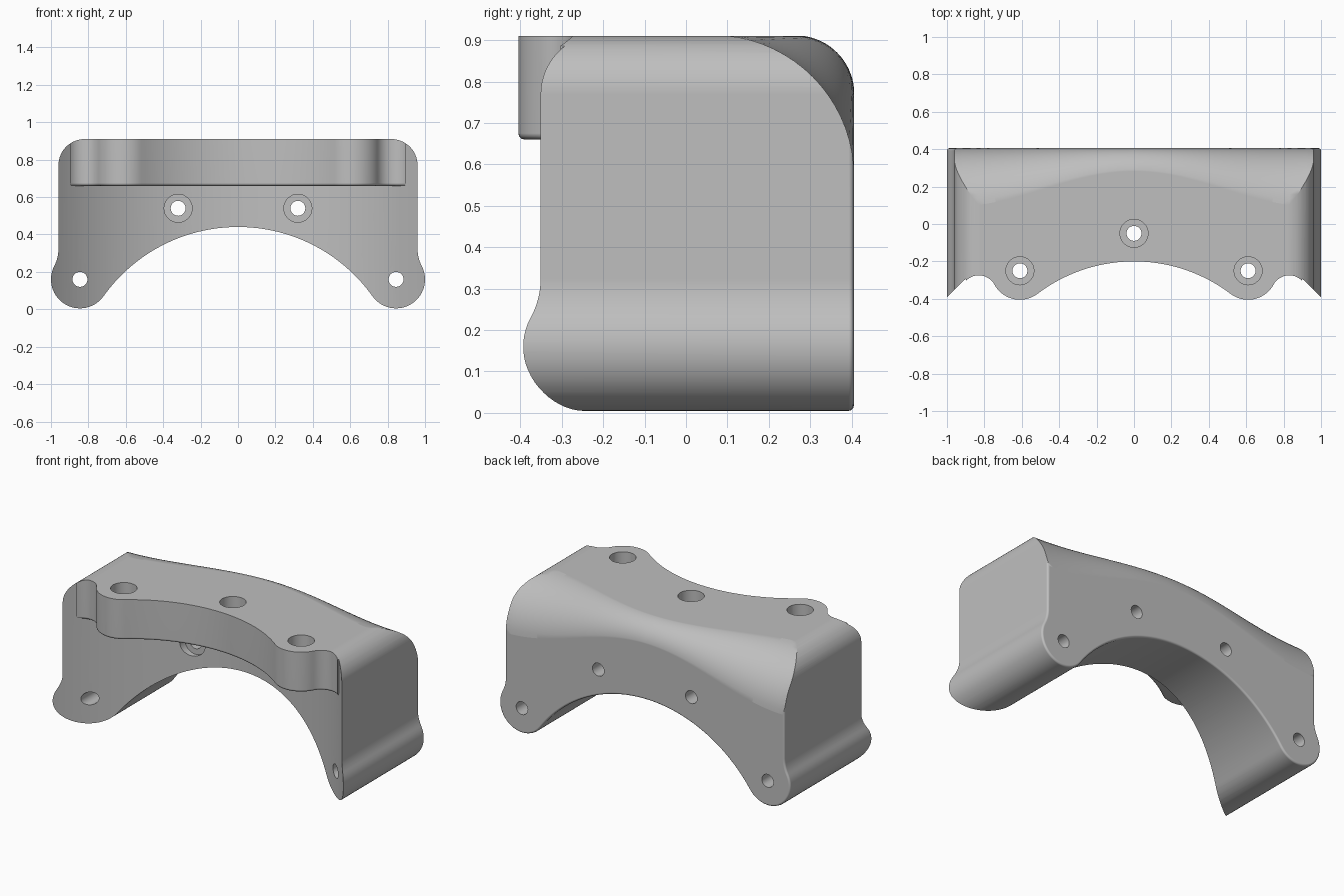
import bpy, bmesh, math
from math import sin, cos, pi, radians

old = bpy.data.objects.get("Cube")
if old:
    bpy.data.objects.remove(old, do_unlink=True)

grey = bpy.data.materials.new("plain grey")
grey.use_nodes = True
GREY = (0.52, 0.52, 0.52, 1)
grey.diffuse_color = GREY
grey.node_tree.nodes["Principled BSDF"].inputs["Base Color"].default_value = GREY

BACK, TOP = 0.405, 0.91


def arc(cx, cy, r, a0, a1, n):
    """Points on a circle between two angles in degrees."""
    angles = [radians(a0 + (a1 - a0) * i / n) for i in range(n + 1)]
    return [(cx + r * cos(a), cy + r * sin(a)) for a in angles]


def mirrored(half):
    """Close a right-hand outline with its reflection in x."""
    clean = []
    for p in half:
        if not clean or math.dist(p, clean[-1]) > 0.0005:
            clean.append(p)
    return clean + [(-x, y) for x, y in reversed(clean) if x > 0.001]


def make_object(name, bm):
    bmesh.ops.recalc_face_normals(bm, faces=bm.faces)
    mesh = bpy.data.meshes.new(name)
    bm.to_mesh(mesh)
    bm.free()
    mesh.materials.append(grey)
    obj = bpy.data.objects.new(name, mesh)
    bpy.context.collection.objects.link(obj)
    return obj


def loft(name, rings):
    """Skin equal rings of 3D points and cap both ends."""
    bm = bmesh.new()
    rows = [[bm.verts.new(p) for p in ring] for ring in rings]
    for a, b in zip(rows, rows[1:]):
        for i in range(len(a)):
            j = (i + 1) % len(a)
            bm.faces.new((a[i], a[j], b[j], b[i]))
    caps = [bm.faces.new(rows[0]), bm.faces.new(rows[-1])]
    return bm, caps


def prism(name, pts, axis, lo, hi, soft_cap=None, width=0.015):
    """Extrude an outline along y or z, optionally rounding one cap's rim."""
    def place(p, t):
        return (p[0], t, p[1]) if axis == "y" else (p[0], p[1], t)
    bm, caps = loft(name, [[place(p, t) for p in pts] for t in (lo, hi)])
    bmesh.ops.recalc_face_normals(bm, faces=bm.faces)
    if soft_cap is not None:
        bmesh.ops.bevel(bm, geom=list(caps[soft_cap].edges), offset=width,
                        segments=3, profile=0.5, affect="EDGES")
    return make_object(name, bm)


def combine(target, tool, operation):
    mod = target.modifiers.new("cut", "BOOLEAN")
    mod.operation, mod.solver, mod.object = operation, "EXACT", tool
    bpy.ops.object.select_all(action="DESELECT")
    bpy.context.view_layer.objects.active = target
    target.select_set(True)
    bpy.ops.object.modifier_apply(modifier=mod.name)
    bpy.data.objects.remove(tool, do_unlink=True)


# Main block: concave cylindrical front
side = math.degrees(math.acos(1.1 / 1.35))
plan = arc(0, -1.3, 1.35, side, 180 - side, 80) + [(-1.1, 0.6), (1.1, 0.6)]
bracket = prism("bracket_body", plan, "z", -0.1, 1.0)

# Upper flange: two round lobes joined by a shallow arc
span = math.degrees(math.atan2(0.805, 0.61))
dip = math.degrees(math.atan2(-0.12, 0.22))
flange_half = (arc(0, -1.055, 0.855, 90, span, 20)
               + arc(0.61, -0.25, 0.155, 180 + span, 360 + dip, 20)
               + arc(0.83, -0.37, 0.0956, 180 + dip, 45, 14)
               + [(0.9, -0.1), (0.9, 0.1)])
flange = prism("flange", mirrored(flange_half), "z", 0.66, 1.1, soft_cap=0)
combine(bracket, flange, "UNION")

# Front silhouette: arch, round feet, straight sides, rounded shoulders
foot = math.degrees(math.atan2(0.603, 0.845))
ankle = math.degrees(math.atan2(0.164, 0.315))
outline_half = (arc(0, -0.443, 0.883, 90, foot, 32)
                + arc(0.845, 0.16, 0.155, 180 + foot, 360 + ankle, 28)
                + arc(1.16, 0.324, 0.2, 180 + ankle, 180, 8)
                + arc(0.82, TOP - 0.14, 0.14, 0, 90, 14))
outline = prism("outline", mirrored(outline_half), "y", -0.6, BACK, soft_cap=1, width=0.012)
combine(bracket, outline, "INTERSECT")

# Rear top edge: rounding that widens towards both ends
rings = []
for i in range(49):
    x = -1.05 + 2.1 * i / 48
    r = 0.14 + 0.1 * (1 - cos(pi * min(abs(x) / 0.96, 1)))
    curve = arc(BACK - r, TOP - r, r + 0.0012, 90, 0, 18)
    section = [(BACK - r, 1.0)] + curve + [(0.5, TOP - r), (0.5, 1.0)]
    rings.append([(x, y, z) for y, z in section])
bm, _ = loft("rear_rounding", rings)
bmesh.ops.triangulate(bm, faces=bm.faces)
combine(bracket, make_object("rear_rounding", bm), "DIFFERENCE")


def drill(x, v, r, axis, lo, hi):
    tool = prism("drill", arc(x, v, r, 0, 348.75, 31), axis, lo, hi)
    combine(bracket, tool, "DIFFERENCE")


# Screw holes through the feet and back wall, the latter with recesses
for s in (-1, 1):
    drill(s * 0.845, 0.16, 0.04, "y", -0.7, 0.7)
    drill(s * 0.32, 0.54, 0.04, "y", -0.7, 0.7)
    drill(s * 0.32, 0.54, 0.075, "y", -0.7, 0.04)

# Vertical screw holes in the flange with recessed heads
for x, y in ((-0.61, -0.25), (0, -0.05), (0.61, -0.25)):
    drill(x, y, 0.04, "z", 0.6, 1.2)
    drill(x, y, 0.075, "z", 0.8, 1.2)

# Smooth curved faces while keeping machined edges crisp
bpy.ops.object.select_all(action="DESELECT")
bracket.select_set(True)
bpy.context.view_layer.objects.active = bracket
bpy.ops.object.shade_smooth_by_angle(angle=radians(32))
weighted = bracket.modifiers.new("even shading", "WEIGHTED_NORMAL")
weighted.keep_sharp = True
